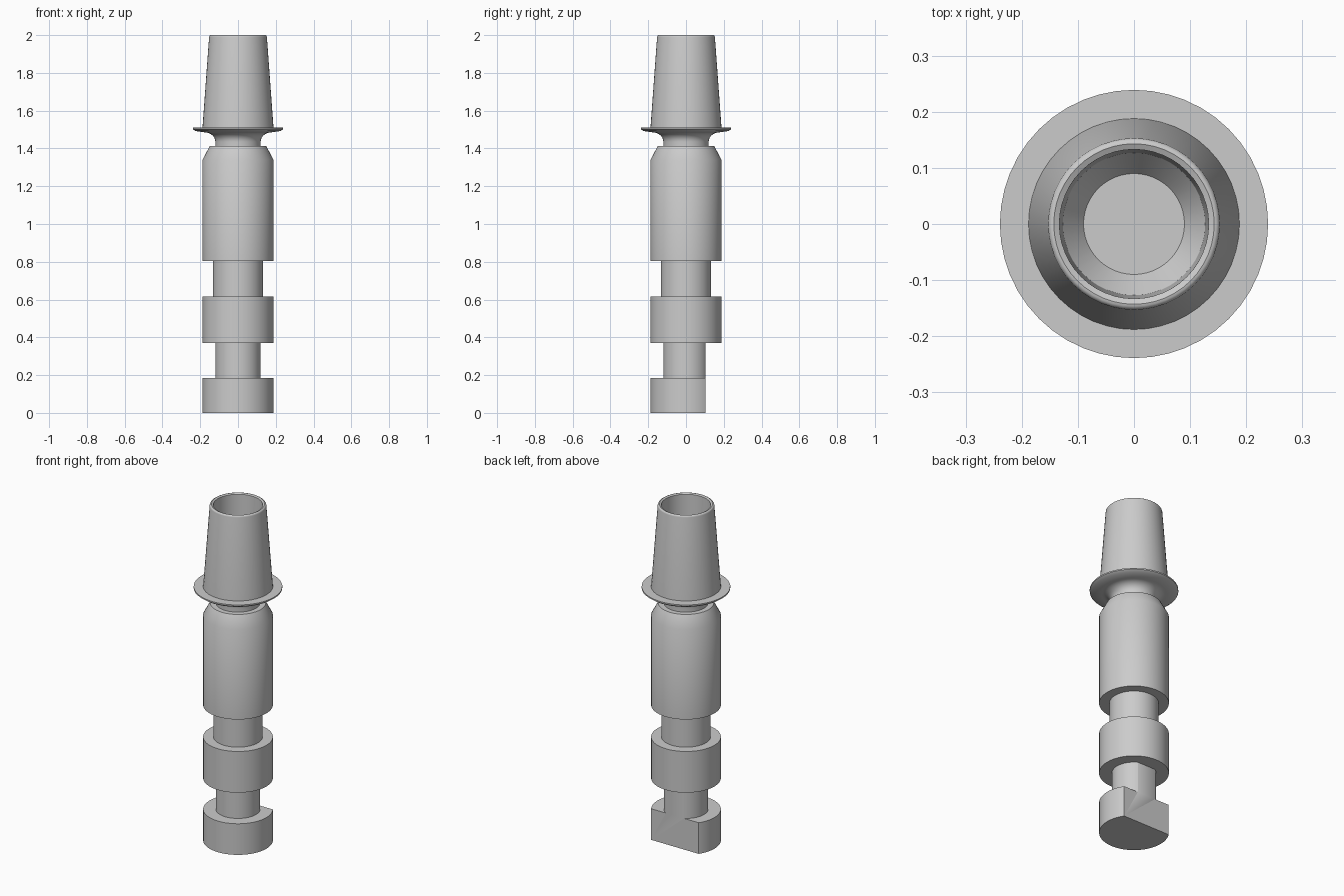
import bpy, bmesh
from math import cos, sin, pi, radians

SEGMENTS = 48
BODY_R = 0.188

cube = bpy.data.objects.get("Cube")
if cube:
    bpy.data.objects.remove(cube, do_unlink=True)

grey = bpy.data.materials.new("plain_grey")
grey.use_nodes = True
colour = (0.6, 0.6, 0.6, 1)
grey.diffuse_color = colour
grey.node_tree.nodes["Principled BSDF"].inputs["Base Color"].default_value = colour


def lathe(name, profile, flat_y=None):
    """Revolve a (radius, height) profile, cap both ends, optionally cut a flat back."""
    bm = bmesh.new()
    rings = []
    for r, z in profile:
        rings.append([bm.verts.new((r * cos(2 * pi * i / SEGMENTS),
                                    r * sin(2 * pi * i / SEGMENTS), z))
                      for i in range(SEGMENTS)])
    for a, b in zip(rings, rings[1:]):
        for i in range(SEGMENTS):
            j = (i + 1) % SEGMENTS
            bm.faces.new((a[i], a[j], b[j], b[i]))
    bm.faces.new(rings[0][::-1])
    bm.faces.new(rings[-1])
    if flat_y is not None:
        cut = bmesh.ops.bisect_plane(
            bm, geom=bm.verts[:] + bm.edges[:] + bm.faces[:],
            plane_co=(0, flat_y, 0), plane_no=(0, 1, 0), clear_outer=True)
        edges = [e for e in cut["geom_cut"] if isinstance(e, bmesh.types.BMEdge)]
        bmesh.ops.edgenet_fill(bm, edges=edges)
    bmesh.ops.recalc_face_normals(bm, faces=bm.faces[:])
    mesh = bpy.data.meshes.new(name)
    bm.to_mesh(mesh)
    bm.free()
    mesh.materials.append(grey)
    obj = bpy.data.objects.new(name, mesh)
    bpy.context.collection.objects.link(obj)
    bpy.ops.object.select_all(action="DESELECT")
    obj.select_set(True)
    bpy.context.view_layer.objects.active = obj
    bpy.ops.object.shade_smooth_by_angle(angle=radians(28))
    return obj


# Foot and its narrow shaft share one flat back
lathe("keyed_foot", [(BODY_R, 0), (BODY_R, 0.185), (0.12, 0.185), (0.12, 0.37)],
      flat_y=0.104)

# Collar, upper shaft and chamfered barrel
lathe("collar", [(BODY_R, 0.37), (BODY_R, 0.615)])
lathe("upper_shaft", [(0.133, 0.615), (0.133, 0.805)])
lathe("barrel", [(BODY_R, 0.805), (BODY_R, 1.34), (0.15, 1.412)])

# Neck sweeps out through a fillet into the thin flange
fillet = [(0.175 - 0.055 * cos(a), 1.435 + 0.05 * sin(a))
          for a in (i * pi / 16 for i in range(9))]
lathe("neck_flange", [(0.12, 1.412)] + fillet + [(0.225, 1.492), (0.239, 1.502), (0.239, 1.51)])

# Tapered socket with a rounded lip and a blind hole ending in a cone
lip = [(0.143 + 0.01 * cos(a), 1.99 + 0.01 * sin(a))
       for a in (i * pi / 8 for i in range(5))]
lathe("tapered_socket", [(BODY_R, 1.51)] + lip +
      [(0.133, 1.995), (0.127, 1.60), (0.09, 1.55)])
